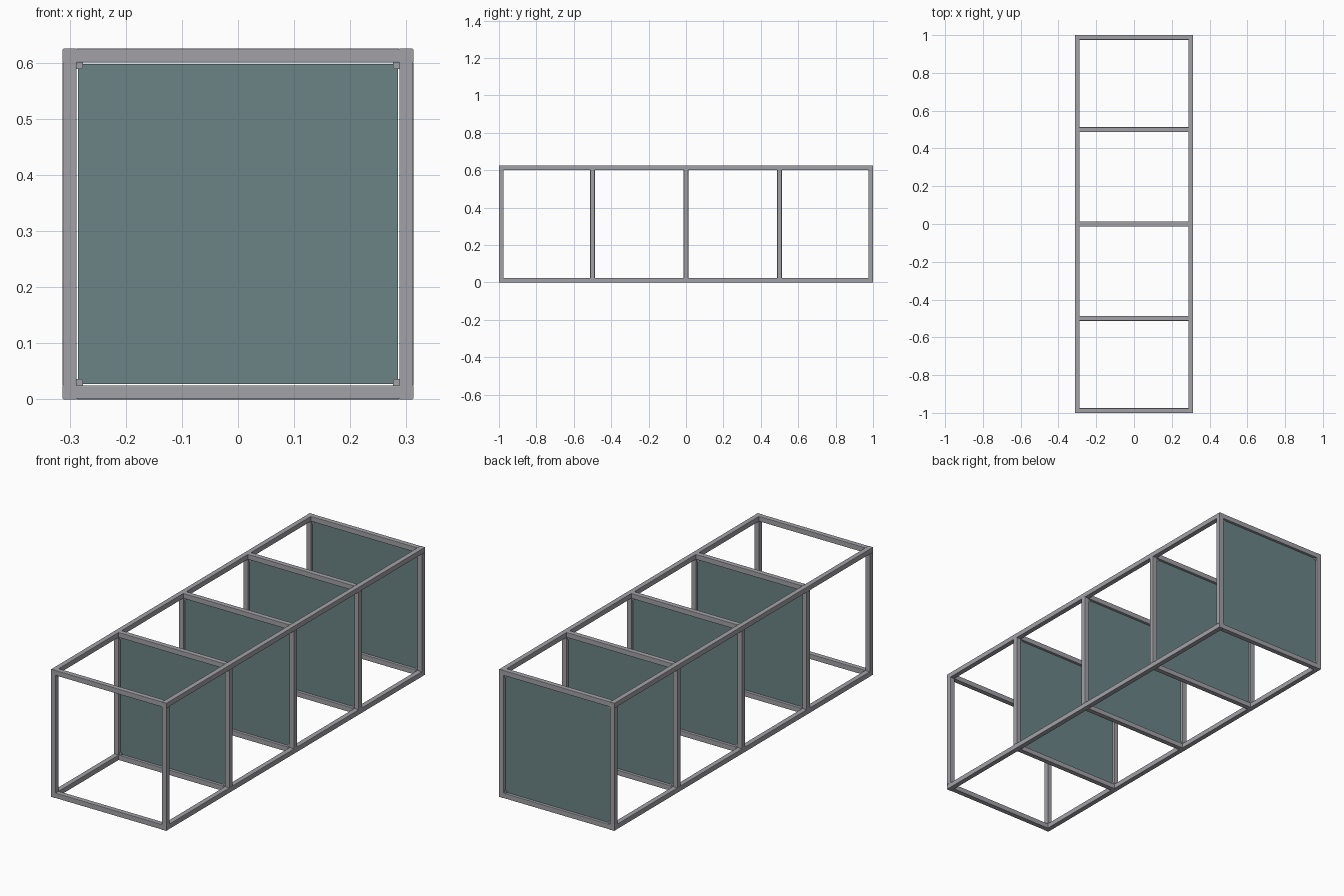
import bpy, bmesh
from mathutils import Vector

if "Cube" in bpy.data.objects:
    bpy.data.objects.remove(bpy.data.objects["Cube"])

T = 0.025            # tube width
W, H, L = 0.625, 0.625, 2.0
RX = (W - T) / 2     # rail centre in x
ZM = H / 2           # middle height
FRAMES = [-L / 2 + T / 2, -0.5, 0.0, 0.5, L / 2 - T / 2]


def material(name, rgb):
    m = bpy.data.materials.new(name)
    m.diffuse_color = (*rgb, 1)
    m.use_nodes = True
    m.node_tree.nodes["Principled BSDF"].inputs["Base Color"].default_value = m.diffuse_color
    return m


GREY = material("grey metal", (0.36, 0.36, 0.39))
TEAL = material("dull teal", (0.145, 0.23, 0.235))


def finish(name, bm, mat):
    bmesh.ops.recalc_face_normals(bm, faces=bm.faces[:])
    me = bpy.data.meshes.new(name)
    bm.to_mesh(me)
    bm.free()
    me.materials.append(mat)
    ob = bpy.data.objects.new(name, me)
    bpy.context.collection.objects.link(ob)
    return ob


def bar(name, centre, size, axis):
    """Square tube with softened long edges."""
    bm = bmesh.new()
    bmesh.ops.create_cube(bm, size=1)
    for v in bm.verts:
        v.co = Vector(c + s * k for c, s, k in zip(centre, size, v.co))
    long_edges = [e for e in bm.edges
                  if abs(e.verts[0].co[axis] - e.verts[1].co[axis]) > 0.1]
    bmesh.ops.bevel(bm, geom=long_edges, offset=0.002, segments=2,
                    profile=0.5, affect='EDGES')
    return finish(name, bm, GREY)


def plate(name, points, y, thick, mat):
    """Extrude an x-z outline along y, centred on y."""
    bm = bmesh.new()
    f = bm.faces.new([bm.verts.new((x, y - thick / 2, z)) for x, z in points])
    r = bmesh.ops.extrude_face_region(bm, geom=[f])
    bmesh.ops.translate(bm, vec=(0, thick, 0),
                        verts=[v for v in r['geom'] if isinstance(v, bmesh.types.BMVert)])
    return finish(name, bm, mat)


# Four full-length rails
for sx in (-1, 1):
    for z, level in ((T / 2, "bottom"), (H - T / 2, "top")):
        bar(f"{level}_rail", (sx * RX, 0, z), (T, L, T), 1)

# Five square frames: posts and crossbars
for y in FRAMES:
    for sx in (-1, 1):
        bar("post", (sx * RX, y, ZM), (T, T, H - 2 * T), 2)
    for z, level in ((T / 2, "bottom"), (H - T / 2, "top")):
        bar(f"{level}_crossbar", (0, y, z), (W - 2 * T, T, T), 0)

# Panels in every frame but the front one, held by small corner tabs
P = 0.285            # panel half size
I = W / 2 - T        # opening half size
C = 0.276            # tab reach
for y in FRAMES[1:]:
    plate("panel", [(-P, ZM - P), (P, ZM - P), (P, ZM + P), (-P, ZM + P)],
          y, 0.006, TEAL)
    for sx in (-1, 1):
        for sz in (-1, 1):
            outline = [(I, I), (C, I), (C, C + 0.004), (C + 0.004, C), (I, C)]
            plate("corner_tab", [(sx * a, ZM + sz * b) for a, b in outline],
                  y, 0.012, GREY)
